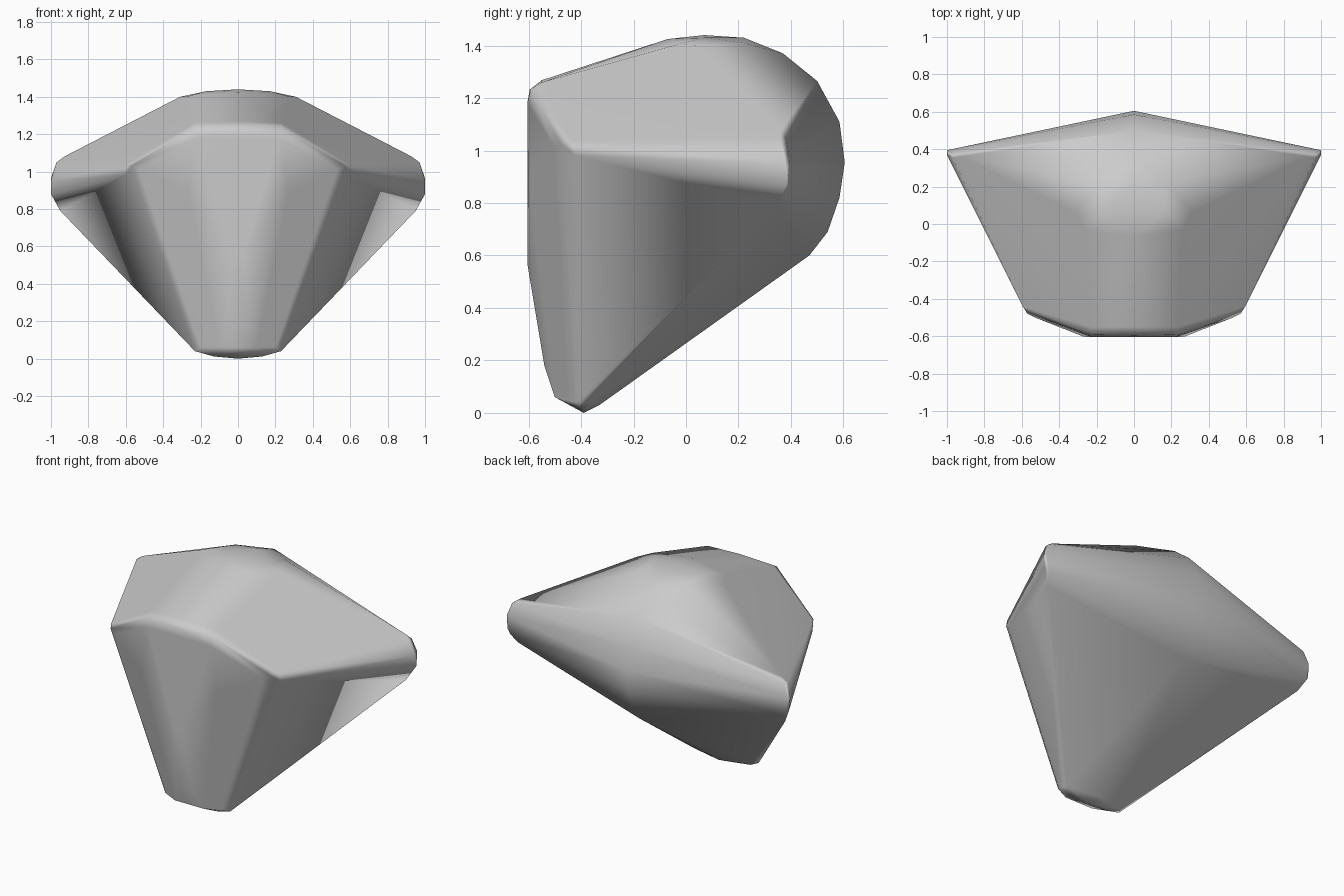
import bpy, bmesh

# Centre-line profile of the body (y, z)
centre = [(-0.605, 1.18), (-0.595, 1.235), (-0.55, 1.268), (-0.07, 1.425), (0.07, 1.44),
          (0.22, 1.43), (0.37, 1.37), (0.5, 1.265), (0.585, 1.11), (0.605, 0.955),
          (0.585, 0.82), (0.54, 0.69), (0.47, 0.6), (-0.33, 0.03), (-0.39, 0.0)]

# Right-hand half, mirrored to the left
half = [
    # front plate and brow
    (0.22, -0.605, 1.18), (0.23, -0.592, 1.235), (0.23, -0.55, 1.26),
    (0.27, -0.602, 0.9), (0.03, -0.605, 0.57),
    # front cheek corner
    (0.57, -0.48, 1.03), (0.595, -0.44, 1.04), (0.605, -0.42, 0.98), (0.53, -0.50, 1.01),
    # side wing tip
    (0.93, 0.36, 1.08), (0.97, 0.38, 1.05), (0.97, 0.355, 1.05), (0.998, 0.395, 0.97),
    (1.0, 0.37, 0.95), (1.0, 0.385, 0.88), (0.95, 0.35, 0.79), (0.975, 0.39, 0.85),
    # crown
    (0.17, 0.07, 1.43), (0.31, 0.06, 1.4), (0.26, -0.03, 1.405), (0.17, 0.22, 1.41),
    # chin
    (0.23, -0.41, 0.04), (0.2, -0.37, 0.035), (0.13, -0.40, 0.012), (0.2, -0.45, 0.06),
    (0.1, -0.5, 0.06), (0.06, -0.54, 0.18),
]

points = [(0, y, z) for y, z in centre]
points += [(s * x, y, z) for x, y, z in half for s in (1, -1)]

# Faceted body: convex skin over the profile and the mirrored corners
bm = bmesh.new()
for p in points:
    bm.verts.new(p)
hull = bmesh.ops.convex_hull(bm, input=bm.verts)
loose = [v for v in bm.verts if not v.link_faces]
bmesh.ops.delete(bm, geom=loose, context='VERTS')
bmesh.ops.dissolve_limit(bm, angle_limit=0.02, verts=bm.verts, edges=bm.edges)
bmesh.ops.recalc_face_normals(bm, faces=bm.faces)
mesh = bpy.data.meshes.new("faceted_body")
bm.to_mesh(mesh)
bm.free()
body = bpy.data.objects.new("faceted_body", mesh)
bpy.context.collection.objects.link(body)

# Smooth shading that keeps the large facets flat
for f in mesh.polygons:
    f.use_smooth = True
wn = body.modifiers.new("flat_facets", 'WEIGHTED_NORMAL')
wn.weight = 80
